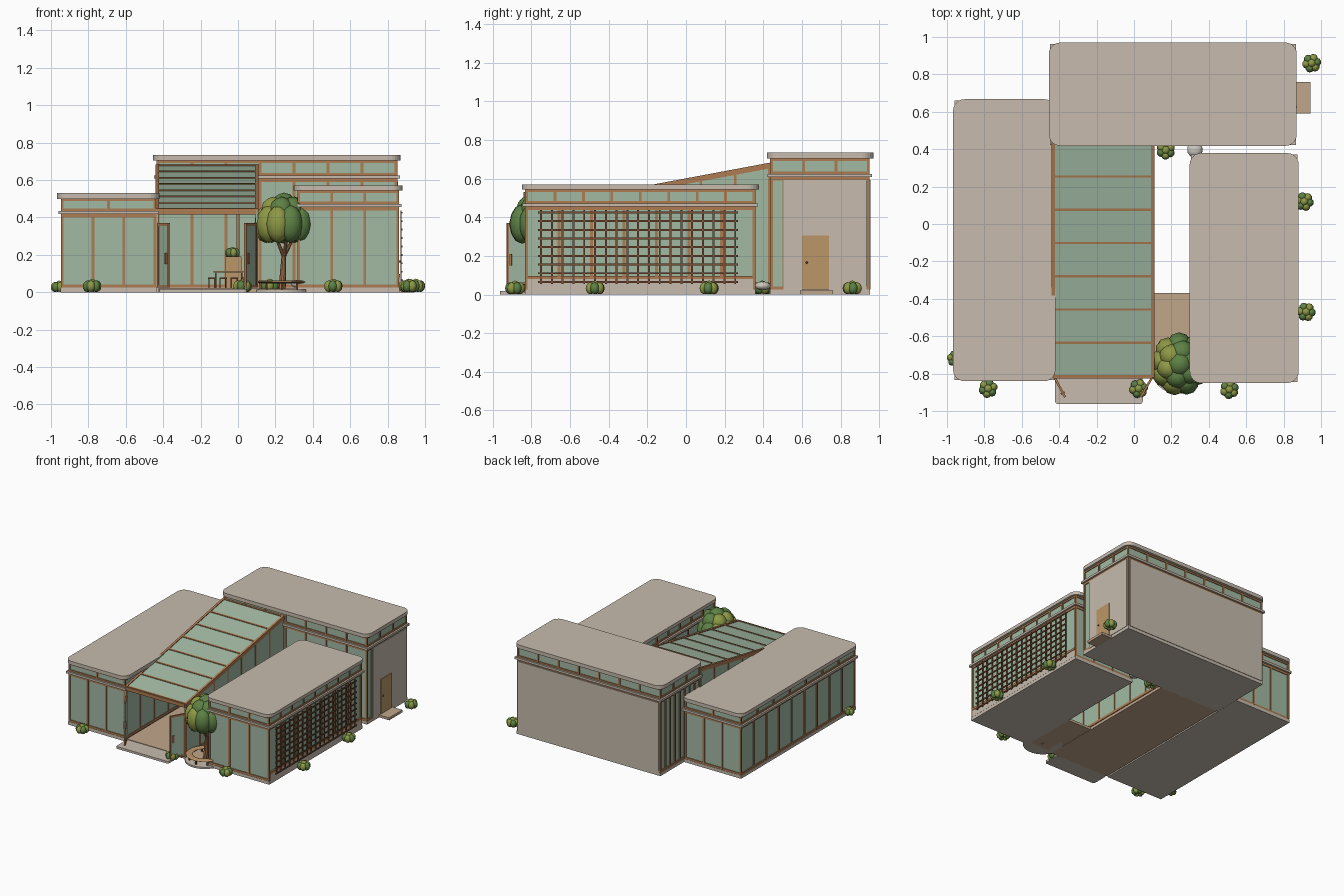
import bpy, bmesh, math
from mathutils import Matrix, Vector

cube = bpy.data.objects.get("Cube")
if cube:
    bpy.data.objects.remove(cube, do_unlink=True)


def material(name, r, g, b):
    m = bpy.data.materials.new(name)
    m.use_nodes = True
    m.diffuse_color = (r, g, b, 1)
    m.node_tree.nodes["Principled BSDF"].inputs["Base Color"].default_value = (r, g, b, 1)
    return m


STONE = material("warm grey stone", .57, .50, .42)
GLASS = material("green glass", .36, .49, .37)
WOOD = material("frame wood", .42, .20, .085)
DARK = material("dark trellis wood", .20, .085, .037)
TAN = material("door tan", .50, .305, .14)
FLOOR = material("floor tan", .53, .38, .26)
GREEN = material("leaf green", .11, .22, .06)
OLIVE = material("leaf olive", .27, .32, .06)
PALE = material("pale pebble", .60, .58, .52)


class Part:
    """Collects simple solids into one object."""
    def __init__(self, name, *mats):
        self.name, self.mats, self.bm = name, mats, bmesh.new()

    def box(self, x0, x1, y0, y1, z0, z1):
        m = Matrix.Translation(((x0 + x1) / 2, (y0 + y1) / 2, (z0 + z1) / 2))
        m = m @ Matrix.Diagonal((x1 - x0, y1 - y0, z1 - z0, 1))
        return bmesh.ops.create_cube(self.bm, size=1, matrix=m)["verts"]

    def post(self, x, y, z0, z1, t=.007):
        self.box(x - t, x + t, y - t, y + t, z0, z1)

    def prism(self, x0, x1, profile):
        face = self.bm.faces.new([self.bm.verts.new((x0, y, z)) for y, z in profile])
        new = bmesh.ops.extrude_face_region(self.bm, geom=[face])["geom"]
        bmesh.ops.translate(self.bm, vec=(x1 - x0, 0, 0),
                            verts=[v for v in new if isinstance(v, bmesh.types.BMVert)])

    def ball(self, c, r, squash=1, mat=0):
        m = Matrix.Translation(c) @ Matrix.Diagonal((r, r, r * squash, 1))
        verts = bmesh.ops.create_icosphere(self.bm, subdivisions=2, radius=1, matrix=m)["verts"]
        for f in {f for v in verts for f in v.link_faces}:
            f.material_index, f.smooth = mat, True

    def rod(self, a, b, r0, r1, sides=10):
        a, b = Vector(a), Vector(b)
        m = Matrix.Translation((a + b) / 2) @ (b - a).to_track_quat("Z", "Y").to_matrix().to_4x4()
        bmesh.ops.create_cone(self.bm, cap_ends=True, segments=sides, radius1=r0,
                              radius2=r1, depth=(b - a).length, matrix=m)

    def done(self):
        bmesh.ops.recalc_face_normals(self.bm, faces=self.bm.faces)
        me = bpy.data.meshes.new(self.name)
        self.bm.to_mesh(me)
        self.bm.free()
        for m in self.mats:
            me.materials.append(m)
        ob = bpy.data.objects.new(self.name, me)
        bpy.context.collection.objects.link(ob)
        return ob


def slab(name, mat, x0, x1, y0, y1, z0, z1, radius):
    p = Part(name, mat)
    p.box(x0, x1, y0, y1, z0, z1)
    if radius:
        edges = [e for e in p.bm.edges if abs(e.verts[0].co.z - e.verts[1].co.z) > 1e-4]
        bmesh.ops.bevel(p.bm, geom=edges, offset=radius, segments=6, profile=.5, affect="EDGES")
    p.done()


def steps(a, b, n):
    return [a + (b - a) * i / n for i in range(n + 1)]


def wing(name, x0, x1, y0, y1, ledge, roof, top, low, high):
    """Glazed pavilion: core, mullions, ledge, clerestory and rounded roof."""
    core = Part(name + "_glass", GLASS)
    core.box(x0, x1, y0, y1, .03, roof)
    core.done()
    trim = Part(name + "_ledge_and_base", STONE)
    trim.box(x0 - .008, x1 + .008, y0 - .008, y1 + .008, 0, .025)
    trim.box(x0 - .02, x1 + .02, y0 - .02, y1 + .02, ledge, ledge + .017)
    trim.done()
    frame = Part(name + "_frame", WOOD)
    for z, t in ((.025, .016), (ledge - .018, .018), (ledge + .017, .013), (roof - .013, .013)):
        frame.box(x0 - .006, x1 + .006, y0 - .006, y1 + .006, z, z + t)
    for (nx, ny), za, zb in ((low, .03, ledge), (high, ledge, roof)):
        for y in (y0, y1):
            for x in steps(x0, x1, nx):
                frame.post(x, y, za, zb)
        for x in (x0, x1):
            for y in steps(y0, y1, ny)[1:-1]:
                frame.post(x, y, za, zb)
    frame.done()
    slab(name + "_roof", STONE, x0 - .027, x1 + .025, y0 - .025, y1 + .027, roof, top, .06)


wing("west_wing", -.94, -.445, -.815, .64, .418, .50, .53, (3, 9), (2, 7))
wing("east_wing", .325, .855, -.825, .352, .455, .543, .57, (3, 7), (3, 8))
wing("north_block", -.428, .845, .443, .943, .607, .705, .735, (7, 8), (7, 3))

# Solid walls, side door and step of the north block
walls = Part("north_solid_walls", STONE)
walls.box(-.42, .837, .943, .955, .025, .592)
walls.box(.845, .856, .505, .935, .025, .592)
walls.done()
door = Part("side_door", TAN, DARK)
door.box(.85, .862, .60, .74, .025, .305)
door.ball((.865, .625, .165), .006, 1, 1)
door.done()
slab("side_step", FLOOR, .85, .943, .59, .76, 0, .02, 0)

# Trellis and plinth on the east side
plinth = Part("east_plinth", STONE)
plinth.box(.855, .864, -.82, .347, .025, .08)
plinth.done()
sill = Part("east_sill", WOOD)
sill.box(.855, .867, -.825, .352, .08, .097)
sill.done()
trellis = Part("trellis", DARK)
for y in steps(-.75, .255, 18):
    trellis.box(.868, .874, y - .005, y + .005, .055, .437)
for z in steps(.065, .425, 8):
    trellis.box(.873, .879, -.765, .268, z - .005, z + .005)
trellis.done()

# Central atrium with a sloping glass roof
FRONT, BACK, WEST, EAST = -.82, .44, -.432, .10


def slope(y):
    return .44 + .187 * (y - FRONT)


def sloped(p, x0, x1, ya, yb, low, high):
    p.prism(x0, x1, [(ya, slope(ya) + low), (yb, slope(yb) + low),
                     (yb, slope(yb) + high), (ya, slope(ya) + high)])


glass = Part("atrium_glass", GLASS)
sloped(glass, WEST, EAST, FRONT, BACK, -.004, .002)
for x in (WEST, EAST):
    glass.prism(x - .004, x + .004, [(FRONT, .03), (BACK, .03), (BACK, slope(BACK)), (FRONT, slope(FRONT))])
glass.done()
frame = Part("atrium_frame", WOOD)
for x in (WEST, EAST):
    sloped(frame, x - .009, x + .009, FRONT, BACK, -.022, .008)
    frame.box(x - .008, x + .008, FRONT, BACK, .025, .045)
for y in steps(FRONT + .008, BACK - .008, 7):
    sloped(frame, WEST, EAST, y - .006, y + .006, -.012, .008)
    for x in (WEST, EAST):
        frame.post(x, y, .025, slope(y) - .015)
frame.box(WEST, EAST, FRONT - .006, FRONT + .012, .417, .445)
frame.box(WEST, EAST, .425, .437, .42, .44)
frame.post(0, .43, .03, .42)
frame.done()
slab("atrium_floor", FLOOR, -.425, .105, -.82, .44, 0, .022, 0)
slab("front_terrace", STONE, -.422, .047, -.962, -.82, 0, .018, .015)
slab("side_deck", FLOOR, .108, .32, -.80, -.37, 0, .02, 0)

# Open entrance doors
for name, x, angle in (("left_door", .097, -120), ("right_door", -.425, -62)):
    leaf, rim = Part(name + "_pane", GLASS), Part(name + "_frame", WOOD)
    leaf.box(0, .12, -.003, .003, .03, .365)
    for a, b, c, d in ((0, .012, .025, .37), (.108, .12, .025, .37), (0, .12, .025, .04), (0, .12, .355, .37)):
        rim.box(a, b, -.006, .006, c, d)
    rim.box(.09, .10, -.012, .012, .15, .21)
    for ob in (leaf.done(), rim.done()):
        ob.location = (x, FRONT, 0)
        ob.rotation_euler.z = math.radians(angle)

# Table, stools and counter inside
table = Part("table", TAN)
table.box(-.13, .03, -.50, -.38, .105, .115)
table.box(-.07, .02, -.16, -.08, .022, .19)
table.done()
seats = Part("table_legs_and_stools", DARK)
for x in (-.12, .02):
    for y in (-.49, -.39):
        seats.post(x, y, .022, .105, .004)
for x in (-.14, -.08, -.02, .04):
    for y in (-.54, -.34):
        seats.box(x - .02, x + .02, y - .02, y + .02, .07, .078)
        for dx in (-.016, .016):
            seats.post(x + dx, y, .022, .07, .003)
seats.done()


# Shrubs
def shrub(name, x, y, r=.05, base=0):
    p = Part(name, GREEN, OLIVE)
    for i in range(6):
        a = i * math.tau / 6 + x * 9
        p.ball((x + .55 * r * math.cos(a), y + .55 * r * math.sin(a), base + r * .65), r * .48, 1.3, i % 2)
    p.ball((x, y, base + r * .85), r * .5, 1.2, 1)
    p.done()


for i, (x, y) in enumerate([(-.957, -.72), (-.78, -.88), (.025, -.88), (.51, -.885),
                            (.92, -.47), (.91, .12), (.95, .86), (.17, .395)]):
    shrub("shrub_%d" % (i + 1), x, y, .05 if x > -.9 else .043)
shrub("indoor_plant", -.03, -.12, .04, .185)
pebble = Part("pebble", PALE)
pebble.ball((.325, .397, .045), .042, .55)
pebble.done()

# Tree with a ring bench
TX, TY = .245, -.75
trunk = Part("tree_trunk", WOOD)
trunk.rod((TX - .01, TY, 0), (TX, TY, .2), .02, .012)
for i in range(5):
    a = i * math.tau / 5
    trunk.rod((TX, TY, .19), (TX + .07 * math.cos(a), TY + .07 * math.sin(a), .33), .011, .006)
trunk.done()
crown = Part("tree_crown", GREEN, OLIVE)
for count, ring, z, r, tall in ((9, .095, .365, .066, 1.55), (6, .06, .44, .065, 1.1)):
    for i in range(count):
        a = (i + .3) * math.tau / count
        dx = ring * math.cos(a)
        crown.ball((TX + dx, TY + ring * 1.1 * math.sin(a), z), r, tall, int(dx < -.02))
crown.ball((TX, TY, .465), .068, 1, 0)
crown.ball((TX, TY, .36), .10, 1, 0)
crown.done()
base = Part("tree_base", STONE)
base.rod((TX - .01, TY - .01, 0), (TX - .01, TY - .01, .014), .148, .148, 32)
base.done()
bpy.ops.mesh.primitive_torus_add(major_segments=32, minor_segments=8, major_radius=.115,
                                 minor_radius=.026, location=(TX - .01, TY - .01, .055))
bench = bpy.context.object
bench.name = "ring_bench"
bench.scale.z = .3
bench.data.materials.append(TAN)
legs = Part("bench_legs", DARK)
for i in range(8):
    a = i * math.tau / 8
    legs.post(TX - .01 + .115 * math.cos(a), TY - .01 + .115 * math.sin(a), .012, .055, .005)
legs.done()
